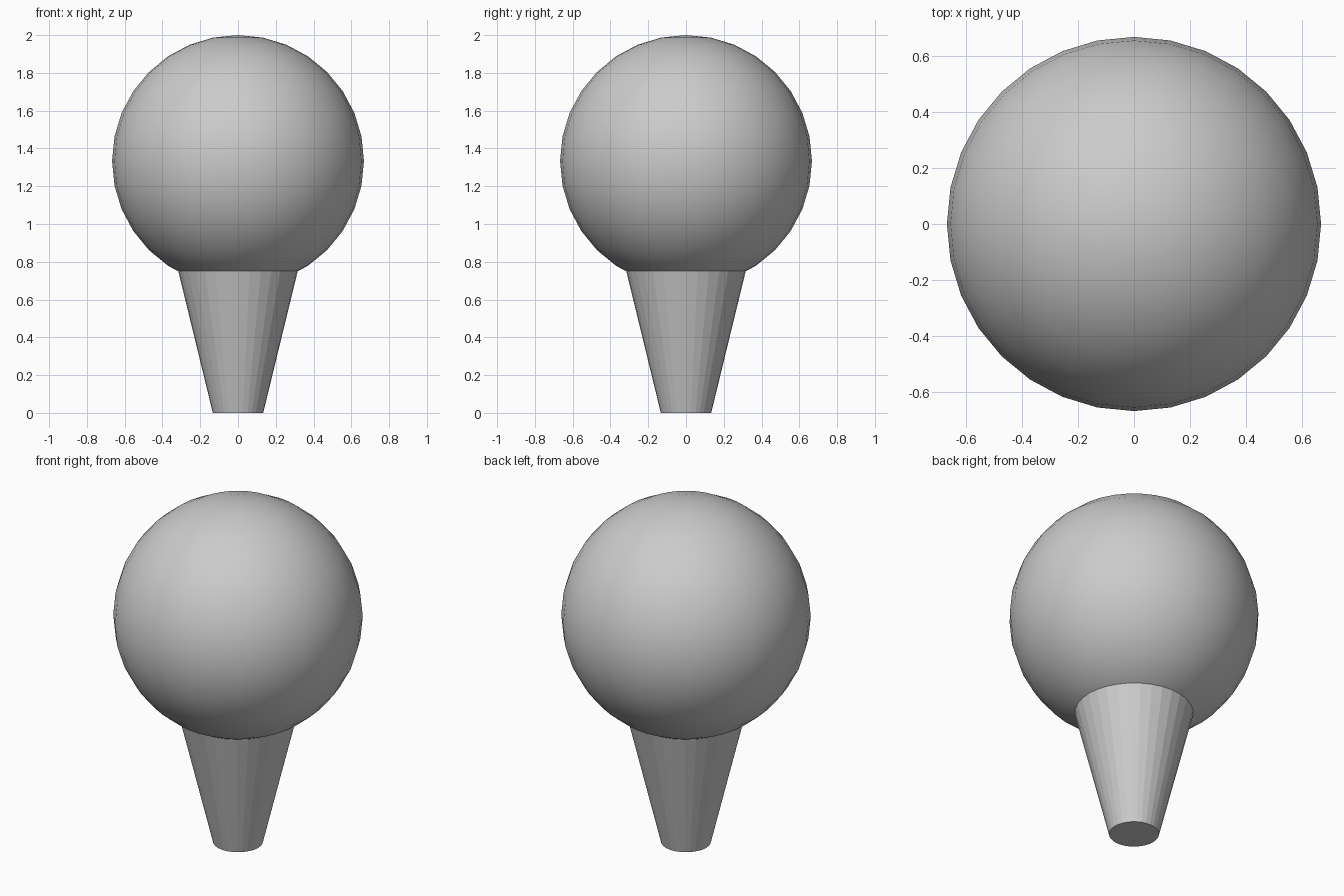
import bpy

if "Cube" in bpy.data.objects:
    bpy.data.objects.remove(bpy.data.objects["Cube"])

grey = bpy.data.materials.new("plain grey")
grey.diffuse_color = (0.6, 0.6, 0.6, 1)
grey.use_nodes = True
grey.node_tree.nodes["Principled BSDF"].inputs["Base Color"].default_value = grey.diffuse_color

# Round ball, smooth shaded
bpy.ops.mesh.primitive_uv_sphere_add(segments=32, ring_count=16, radius=0.6667,
                                     location=(0, 0, 1.3333))
ball = bpy.context.object
ball.name = "ball"
bpy.ops.object.shade_smooth()
ball.data.materials.append(grey)

# Tapered stem, flat sided, reaching up into the ball
bpy.ops.mesh.primitive_cone_add(vertices=32, radius1=0.1333, radius2=0.3333,
                                depth=0.82, location=(0, 0, 0.41))
stem = bpy.context.object
stem.name = "tapered_stem"
stem.data.materials.append(grey)
